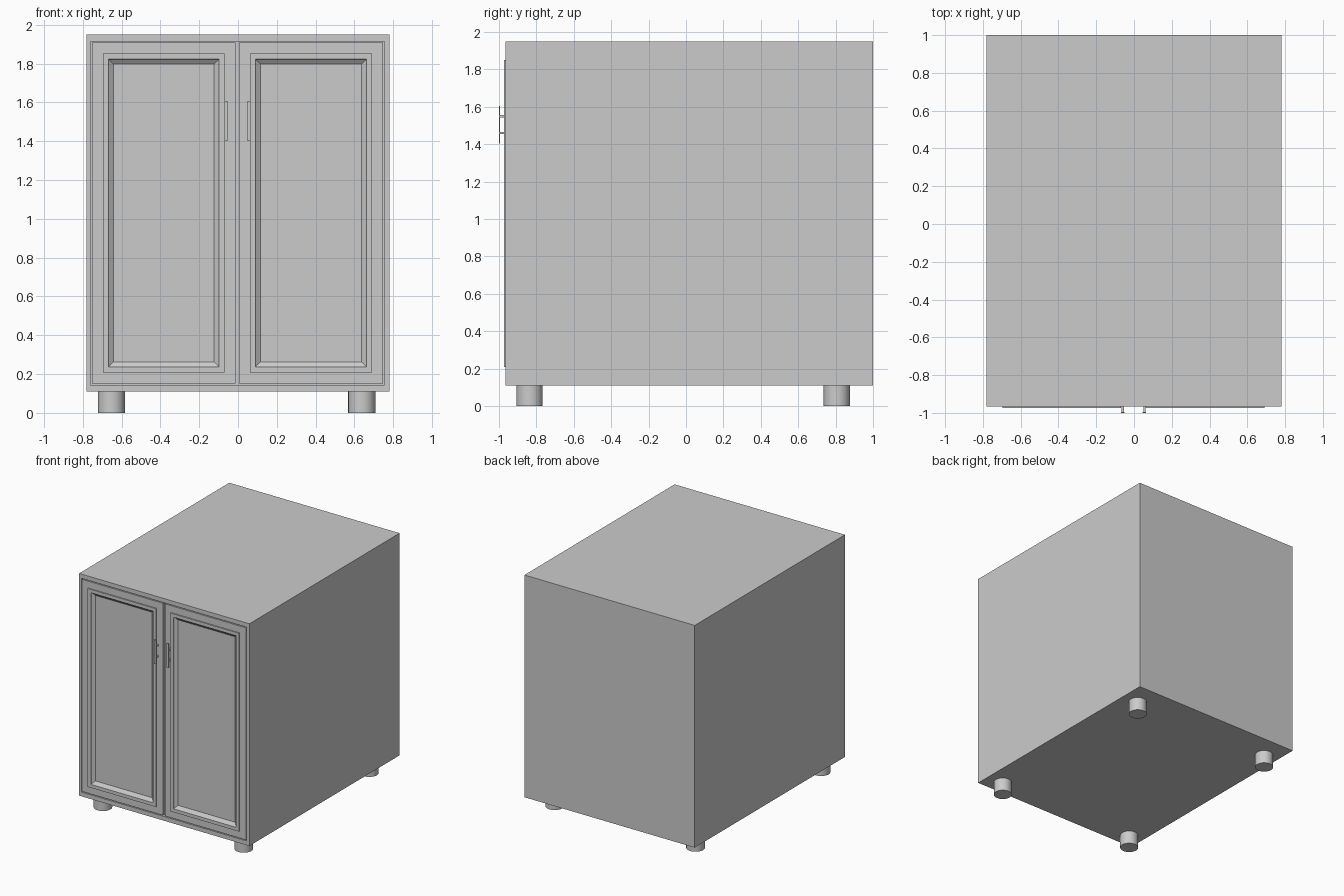
import bpy, bmesh
from mathutils import Matrix

if "Cube" in bpy.data.objects:
    bpy.data.objects.remove(bpy.data.objects["Cube"])


def new_object(name, bm):
    bmesh.ops.recalc_face_normals(bm, faces=bm.faces)
    mesh = bpy.data.meshes.new(name)
    bm.to_mesh(mesh)
    bm.free()
    ob = bpy.data.objects.new(name, mesh)
    bpy.context.collection.objects.link(ob)
    return ob


def add_box(bm, x, y, z):
    size = Matrix.Diagonal((x[1] - x[0], y[1] - y[0], z[1] - z[0], 1))
    mid = Matrix.Translation((sum(x) / 2, sum(y) / 2, sum(z) / 2))
    bmesh.ops.create_cube(bm, size=1, matrix=mid @ size)


def box(name, x, y, z):
    bm = bmesh.new()
    add_box(bm, x, y, z)
    return new_object(name, bm)


def door(name, x, z, profile):
    """Panelled door: nested rectangles joined ring by ring, (inset, y) each."""
    bm = bmesh.new()
    rings = []
    for d, y in profile:
        x0, x1, z0, z1 = x[0] + d, x[1] - d, z[0] + d, z[1] - d
        rings.append([bm.verts.new((px, y, pz)) for px, pz in
                      ((x0, z0), (x1, z0), (x1, z1), (x0, z1))])
    for a, b in zip(rings, rings[1:]):
        for i in range(4):
            j = (i + 1) % 4
            bm.faces.new((a[i], a[j], b[j], b[i]))
    bm.faces.new(rings[0])
    bm.faces.new(rings[-1])
    return new_object(name, bm)


# Cabinet body with a shallow front pocket for the doors
body = box("cabinet_body", (-0.78, 0.78), (-0.965, 1.0), (0.11, 1.95))
cutter = box("door_pocket_cutter", (-0.76, 0.755), (-1.1, -0.935), (0.145, 1.915))
cutter.hide_render = True
cutter.hide_set(True)
cut = body.modifiers.new("door_pocket", 'BOOLEAN')
cut.operation = 'DIFFERENCE'
cut.solver = 'EXACT'
cut.object = cutter

# Doors: flat border, raised moulding, sloped edge, recessed panel
profile = [(0, -0.935), (0, -0.965), (0.057, -0.965), (0.057, -0.974),
           (0.085, -0.974), (0.088, -0.965), (0.110, -0.948)]
door("left_door", (-0.752, -0.013), (0.152, 1.908), profile)
door("right_door", (0.005, 0.747), (0.152, 1.908), profile)

# Handles: thin flat bar on two standoffs
for side, x in (("left", -0.06), ("right", 0.055)):
    bm = bmesh.new()
    add_box(bm, (x - 0.009, x + 0.009), (-1.0, -0.995), (1.405, 1.605))
    for z in (1.46, 1.55):
        add_box(bm, (x - 0.006, x + 0.006), (-0.996, -0.964), (z - 0.006, z + 0.006))
    new_object(side + "_handle", bm)

# Round feet
for row, y in (("front", -0.836), ("back", 0.806)):
    for side, x in (("left", -0.652), ("right", 0.638)):
        bpy.ops.mesh.primitive_cylinder_add(vertices=32, radius=0.07, depth=0.112,
                                            location=(x, y, 0.056))
        bpy.context.object.name = f"{row}_{side}_foot"
        bpy.ops.object.shade_smooth_by_angle()
